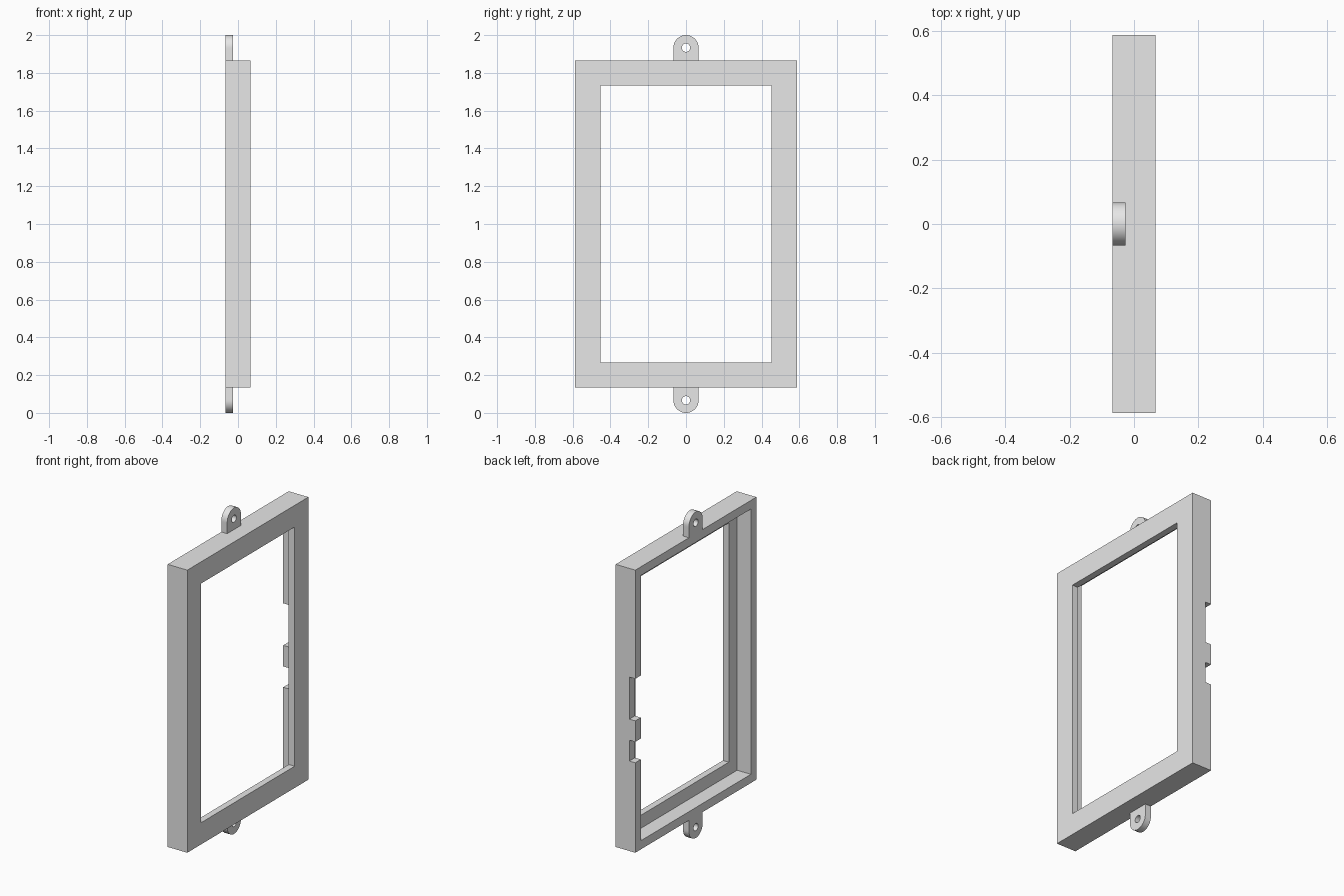
import bpy
import bmesh
from math import cos, sin, tau

if "Cube" in bpy.data.objects:
    bpy.data.objects.remove(bpy.data.objects["Cube"])

U = 1 / 15                      # module: the frame is 2 modules deep, 30 tall with lugs
HALF_W, HALF_H = 8.8 * U, 13 * U
BACK, FRONT = -U, U
THIN = 0.6 * U                  # thickness of lip, lugs and depth of notches
WALL, BORDER = 0.8 * U, 2 * U

grey = bpy.data.materials.new("plain grey")
grey.use_nodes = True
grey.diffuse_color = (0.8, 0.8, 0.8, 1)
grey.node_tree.nodes["Principled BSDF"].inputs["Base Color"].default_value = (0.8, 0.8, 0.8, 1)


def ring_solid(name, rings):
    """Join closed rings of points, first to last and back to the first."""
    bm = bmesh.new()
    loops = [[bm.verts.new(p) for p in ring] for ring in rings]
    for a, b in zip(loops, loops[1:] + loops[:1]):
        for i in range(len(a)):
            j = (i + 1) % len(a)
            bm.faces.new((a[i], a[j], b[j], b[i]))
    bmesh.ops.recalc_face_normals(bm, faces=bm.faces)
    mesh = bpy.data.meshes.new(name)
    bm.to_mesh(mesh)
    bm.free()
    mesh.materials.append(grey)
    obj = bpy.data.objects.new(name, mesh)
    bpy.context.collection.objects.link(obj)
    return obj


def activate(obj):
    bpy.ops.object.select_all(action="DESELECT")
    obj.select_set(True)
    bpy.context.view_layer.objects.active = obj


# Frame: stepped section (inset from the outside, x) carried around the rectangle
section = [(0, BACK), (0, FRONT), (BORDER, FRONT), (BORDER, FRONT - THIN),
           (WALL, FRONT - THIN), (WALL, BACK)]
corners = [(-1, -1), (1, -1), (1, 1), (-1, 1)]
frame = ring_solid("frame", [
    [(x, sy * (HALF_W - inset), 1 + sz * (HALF_H - inset)) for sy, sz in corners]
    for inset, x in section])

# Two notches in the rear edge of one side wall
for low, high in ((0.685, 0.813), (0.942, 1.2)):
    bpy.ops.mesh.primitive_cube_add(
        size=1, location=(BACK, HALF_W - WALL / 2, (low + high) / 2))
    cutter = bpy.context.object
    cutter.name = "notch_cutter"
    cutter.hide_render = True
    cutter.scale = (2 * THIN, 2 * WALL, high - low)
    cutter.data.materials.append(grey)
    bpy.context.view_layer.update()
    cut = frame.modifiers.new("notch", "BOOLEAN")
    cut.operation = "DIFFERENCE"
    cut.solver = "EXACT"
    cut.object = cutter
    activate(frame)
    bpy.ops.object.modifier_apply(modifier=cut.name)
    bpy.data.objects.remove(cutter)


# Hanging lugs: rounded outer end, square root against the frame, round hole
def lug(name, side):
    centre = 1 + side * (HALF_H + U)
    outer, hole = [], []
    for i in range(48):
        c, s = cos(tau * i / 48), sin(tau * i / 48)
        reach = U if s >= 0 else U / max(abs(c), abs(s))
        outer.append((reach * c, centre + side * reach * s))
        hole.append((0.022 * c, centre + side * 0.022 * s))
    rings = [[(x, y, z) for y, z in loop] for loop, x in (
        (outer, BACK), (outer, BACK + THIN), (hole, BACK + THIN), (hole, BACK))]
    activate(ring_solid(name, rings))
    bpy.ops.object.shade_smooth_by_angle()


lug("top_lug", 1)
lug("bottom_lug", -1)
